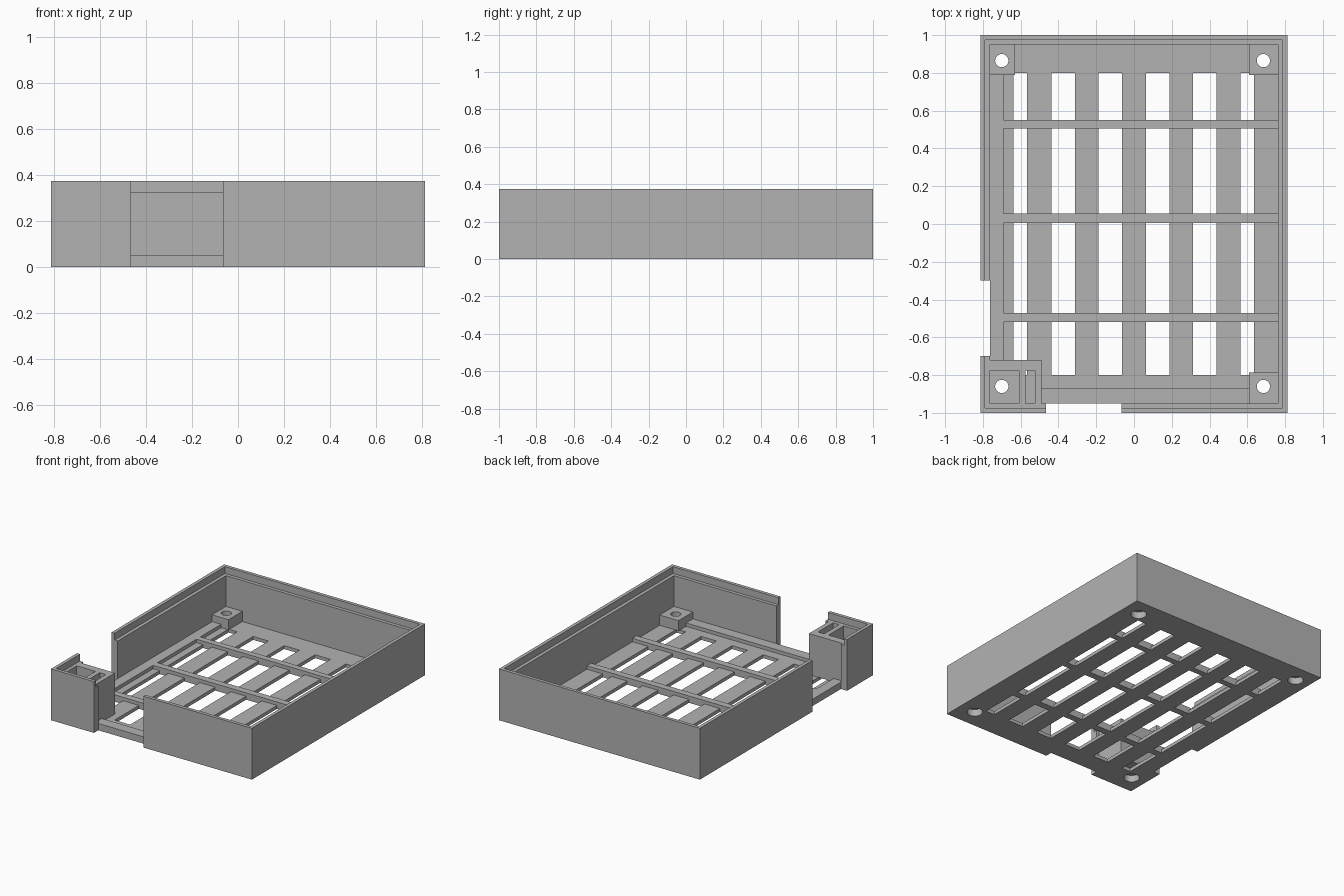
import bpy, bmesh, math

if "Cube" in bpy.data.objects:
    bpy.data.objects.remove(bpy.data.objects["Cube"])

grey = bpy.data.materials.new("plain grey")
grey.diffuse_color = (0.45, 0.45, 0.45, 1)
grey.use_nodes = True
grey.node_tree.nodes["Principled BSDF"].inputs["Base Color"].default_value = grey.diffuse_color

X, Y, H = 0.8125, 1.0, 0.375       # outer half sizes and height
IX, IY = 0.7625, 0.95              # inside of the walls
FLOOR, RIB, BOSS, STEP = 0.025, 0.05, 0.10, 0.325


def add_box(bm, x0, x1, y0, y1, z0, z1):
    vs = bmesh.ops.create_cube(bm, size=1)["verts"]
    for v in vs:
        v.co = ((x0 + x1) / 2 + v.co.x * (x1 - x0),
                (y0 + y1) / 2 + v.co.y * (y1 - y0),
                (z0 + z1) / 2 + v.co.z * (z1 - z0))


def finish(bm, name):
    me = bpy.data.meshes.new(name)
    bm.to_mesh(me)
    bm.free()
    me.materials.append(grey)
    ob = bpy.data.objects.new(name, me)
    bpy.context.collection.objects.link(ob)
    return ob


def boxes(name, *dims):
    bm = bmesh.new()
    for d in dims:
        add_box(bm, *d)
    return finish(bm, name)


def cylinders(name, centres, r, z0, z1):
    bm = bmesh.new()
    for x, y in centres:
        vs = bmesh.ops.create_cone(bm, cap_ends=True, segments=32, radius1=r,
                                   radius2=r, depth=z1 - z0)["verts"]
        bmesh.ops.translate(bm, verts=vs, vec=(x, y, (z0 + z1) / 2))
    return finish(bm, name)


def cut(ob, *cutters):
    for c in cutters:
        c.hide_render = True
        c.hide_set(True)
        m = ob.modifiers.new("cut", 'BOOLEAN')
        m.operation = 'DIFFERENCE'
        m.solver = 'EXACT'
        m.object = c
    bpy.context.view_layer.objects.active = ob
    for m in list(ob.modifiers):
        bpy.ops.object.modifier_apply(modifier=m.name)


# screw holes with wider recesses underneath
screws = [(-0.70, 0.865), (0.685, 0.865), (0.685, -0.86), (-0.70, -0.86)]
hole_cutter = cylinders("hole_cutter", screws, 0.035, -0.1, 0.2)
recess_cutter = cylinders("recess_cutter", screws, 0.053, -0.1, 0.05)

# tray cutters: inside, stepped lip, two wall notches, floor slots between ribs
cavity = boxes("cavity_cutter", (-IX, IX, -IY, IY, FLOOR, 1))
lip = boxes("lip_cutter", (-0.7875, 0.7875, -0.975, 0.975, STEP, 1))
front_notch = boxes("front_notch_cutter", (-0.465, -0.065, -1.2, -IY, -1, 1))
side_notch = boxes("side_notch_cutter", (-1.2, -IX, -0.7, -0.3, -1, 1))
ribs_y = [(-0.52, -0.47), (0.005, 0.055), (0.505, 0.55)]
edges = [-0.8] + [y for r in ribs_y for y in r] + [0.8]
slots_x = [(-0.637, -0.566), (-0.4375, -0.3125), (-0.1875, -0.0625),
           (0.0625, 0.1875), (0.3125, 0.4375), (0.5625, 0.635)]
slots = boxes("slot_cutter", *[(x0, x1, edges[i], edges[i + 1], -0.1, 0.1)
                               for x0, x1 in slots_x for i in range(0, 8, 2)])

# floor and walls
tray = boxes("tray", (-X, X, -Y, Y, 0, H))
cut(tray, cavity, lip, front_notch, side_notch, slots, hole_cutter, recess_cutter)

# raised ribs over the slots, and raised strips along the left and front
boxes("cross_ribs", *[(-0.69, IX, a, b, FLOOR, RIB) for a, b in ribs_y])
boxes("left_strip", (-IX, -0.69, -0.72, 0.79, FLOOR, RIB))
boxes("front_strip", (-0.49, 0.61, -IY, -0.872, FLOOR, RIB))

# screw bosses in the corners
bosses = boxes("screw_bosses",
               (-IX, -0.63, 0.79, IY, FLOOR, BOSS),
               (0.61, IX, 0.79, IY, FLOOR, BOSS),
               (0.61, IX, -IY, -0.785, FLOOR, BOSS),
               (-IX, -0.61, -IY, -0.775, FLOOR, BOSS))
cut(bosses, hole_cutter, recess_cutter)

# tall corner post with a screw pocket and a narrow slot
post = boxes("corner_post", (-IX, -0.49, -IY, -0.72, FLOOR, STEP))
pocket = boxes("pocket_cutter", (-1, -0.61, -1.2, -0.775, -0.1, 1),
               (-0.575, -0.525, -1.2, -0.775, -0.1, 1))
cut(post, pocket)

for c in (hole_cutter, recess_cutter, cavity, lip, front_notch, side_notch, slots, pocket):
    bpy.data.objects.remove(c)
